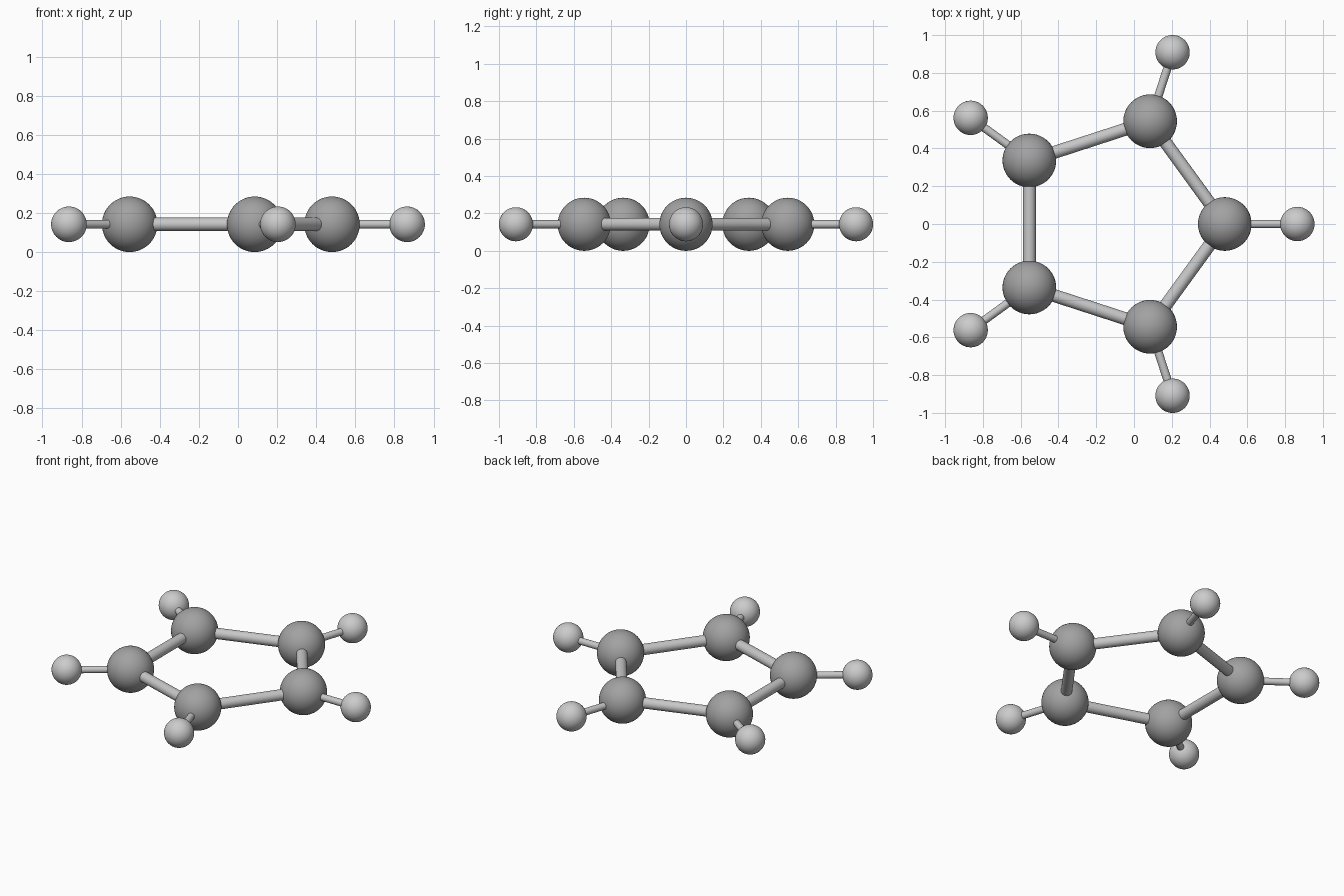
import bpy
from math import cos, sin, tau
from mathutils import Vector

if "Cube" in bpy.data.objects:
    bpy.data.objects.remove(bpy.data.objects["Cube"])

BIG_R, SMALL_R = 0.142, 0.091      # ball radii
RING_R, OUTER_R = 0.572, 0.956     # distances of balls from the ring centre
CENTRE_X = -0.0913
Z = BIG_R                          # everything lies in one plane


def material(name, v):
    m = bpy.data.materials.new(name)
    m.diffuse_color = (v, v, v, 1)
    m.use_nodes = True
    m.node_tree.nodes["Principled BSDF"].inputs["Base Color"].default_value = m.diffuse_color
    return m


dark_grey = material("mid grey", 0.36)
light_grey = material("light grey", 0.60)
rod_grey = material("rod grey", 0.57)


def finish(name, mat):
    ob = bpy.context.object
    ob.name = name
    ob.data.materials.append(mat)
    bpy.ops.object.shade_smooth_by_angle()


def ball(name, pos, r, mat):
    bpy.ops.mesh.primitive_uv_sphere_add(segments=48, ring_count=24, radius=r, location=pos)
    finish(name, mat)


def rod(name, a, b, r):
    d = b - a
    bpy.ops.mesh.primitive_cylinder_add(vertices=32, radius=r, depth=d.length,
                                        location=(a + b) / 2,
                                        rotation=d.to_track_quat('Z', 'Y').to_euler())
    finish(name, rod_grey)


def ring_point(i, r):
    a = tau * i / 5
    return Vector((CENTRE_X + r * cos(a), r * sin(a), Z))


# Five-fold ring: large ball, small outer ball, spoke rod and ring rod
for i in range(5):
    inner, outer = ring_point(i, RING_R), ring_point(i, OUTER_R)
    ball(f"large_ball_{i + 1}", inner, BIG_R, dark_grey)
    ball(f"small_ball_{i + 1}", outer, SMALL_R, light_grey)
    rod(f"ring_rod_{i + 1}", inner, ring_point(i + 1, RING_R), 0.034)
    rod(f"outer_rod_{i + 1}", inner, outer, 0.022)
